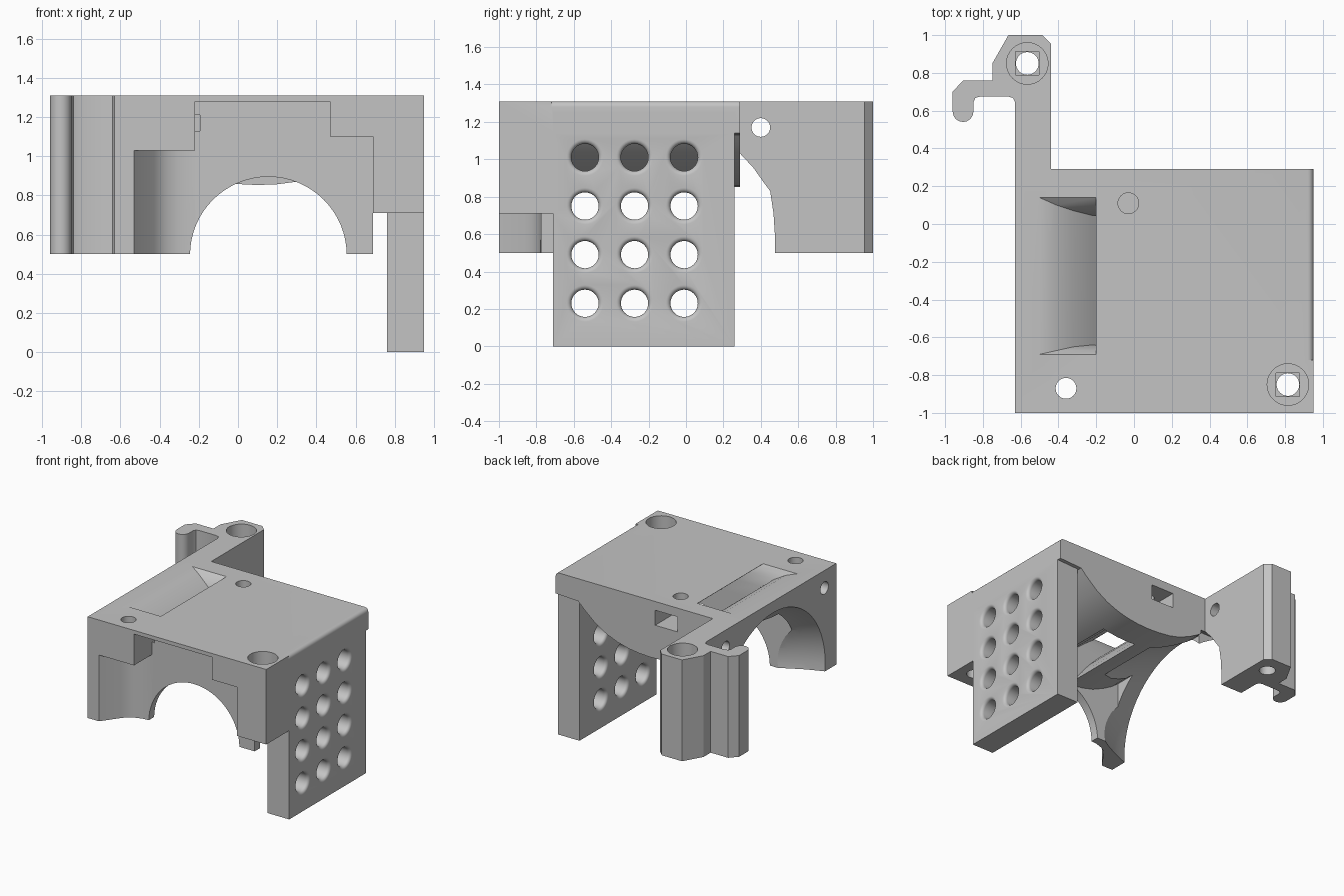
import bpy, bmesh, math

old = bpy.data.objects.get("Cube")
if old:
    bpy.data.objects.remove(old, do_unlink=True)

grey = bpy.data.materials.new("plain grey")
grey.use_nodes = True
colour = (0.55, 0.55, 0.55, 1)
grey.diffuse_color = colour
grey.node_tree.nodes["Principled BSDF"].inputs["Base Color"].default_value = colour


def place(axis, a, b, t):
    """Point from two profile coordinates and a distance along the axis."""
    return {"x": (t, a, b), "y": (a, t, b), "z": (a, b, t)}[axis]


def loft(name, axis, rings):
    """Closed solid through rings of equal length, each (distance, points)."""
    bm = bmesh.new()
    loops = [[bm.verts.new(place(axis, a, b, t)) for a, b in pts] for t, pts in rings]
    n = len(loops[0])
    for lo, hi in zip(loops, loops[1:]):
        for i in range(n):
            j = (i + 1) % n
            bm.faces.new((lo[i], lo[j], hi[j], hi[i]))
    bm.faces.new(loops[0])
    bm.faces.new(loops[-1])
    bmesh.ops.recalc_face_normals(bm, faces=bm.faces)
    me = bpy.data.meshes.new(name)
    bm.to_mesh(me)
    bm.free()
    ob = bpy.data.objects.new(name, me)
    bpy.context.collection.objects.link(ob)
    me.materials.append(grey)
    return ob


def prism(name, axis, pts, lo, hi):
    return loft(name, axis, [(lo, pts), (hi, pts)])


def box(name, x0, x1, y0, y1, z0, z1):
    return prism(name, "z", [(x0, y0), (x1, y0), (x1, y1), (x0, y1)], z0, z1)


def lathe(name, axis, centre, steps, n=32):
    """Round solid from (distance, radius) steps."""
    angles = [2 * math.pi * i / n for i in range(n)]
    return loft(name, axis, [(t, [(centre[0] + r * math.cos(a), centre[1] + r * math.sin(a))
                                  for a in angles]) for t, r in steps])


def combine(target, tool, operation="DIFFERENCE"):
    mod = target.modifiers.new("join_or_cut", "BOOLEAN")
    mod.operation = operation
    mod.solver = "EXACT"
    mod.object = tool
    bpy.context.view_layer.objects.active = target
    bpy.ops.object.modifier_apply(modifier=mod.name)
    bpy.data.objects.remove(tool, do_unlink=True)


# Main shell
bracket = box("fan_bracket", -0.63, 0.95, -1, 0.29, 0.5, 1.31)

# Rounded top edge above the side panel
R = 0.03
edge = [(0.95 - R + R * math.cos(a), 1.31 - R + R * math.sin(a))
        for a in [math.pi / 2 * i / 5 for i in range(6)]]
combine(bracket, prism("edge_round", "y", edge + [(0.92, 1.35), (0.99, 1.35), (0.99, 1.28)],
                       -0.72, 0.35))

# Short corner block at front right
combine(bracket, box("corner_cut", 0.69, 1.1, -1.1, -0.71, 0.4, 0.71))

# Sagging ceiling of the open chamber
ceiling = [(0.96, 1.14), (0.75, 1.13), (0.7, 1.08), (0.6, 0.995), (0.5, 0.935), (0.4, 0.895),
           (0.3, 0.87), (0.2, 0.857), (0.1, 0.853), (0, 0.858), (-0.1, 0.87),
           (-0.2, 0.895), (-0.3, 0.94), (-0.38, 0.985), (-0.44, 1.03)]
combine(bracket, prism("chamber", "y", ceiling + [(-0.44, 0.4), (0.96, 0.4)], -0.71, 0.4))

# Rear arm with its hook
hook = [(-0.905 + 0.055 * math.cos(a), 0.595 + 0.055 * math.sin(a))
        for a in [math.pi + math.pi * i / 8 for i in range(9)]]
arm = [(-0.44, 0.2), (-0.44, 0.955), (-0.485, 1), (-0.665, 1), (-0.75, 0.85), (-0.75, 0.76),
       (-0.905, 0.76), (-0.96, 0.70)] + hook + [
       (-0.85, 0.645), (-0.84, 0.667), (-0.815, 0.675), (-0.665, 0.675),
       (-0.64, 0.667), (-0.63, 0.645), (-0.63, 0.2)]
combine(bracket, prism("rear_arm", "z", arm, 0.5, 1.31), "UNION")

# Flared round inlet on the left wall, with relief under the arm
combine(bracket, lathe("inlet", "x", (-0.2, 0.56), [
    (-0.66, 0.67), (-0.63, 0.66), (-0.58, 0.642), (-0.53, 0.622), (-0.48, 0.6), (-0.43, 0.575),
    (-0.38, 0.55), (-0.33, 0.52), (-0.25, 0.475), (-0.1, 0.4)], 64))
relief = [(0.22, 0.4), (0.475, 0.4), (0.475, 0.6), (0.468, 0.71), (0.45, 0.83),
          (0.42, 0.87), (0.36, 0.955), (0.29, 1.03), (0.22, 1.06)]
combine(bracket, prism("arm_relief", "x", relief, -0.7, -0.4))

# Stepped recess on the front, with a curved left wall
curve = [(-0.53, -1), (-0.43, -0.86), (-0.40, -0.828), (-0.36, -0.802),
         (-0.30, -0.782), (-0.22, -0.775)]
combine(bracket, prism("recess_low", "z", [(-0.53, -1.1)] + curve + [(-0.22, -1.1)], 0.4, 1.03))
steps = [(-0.22, 0.4), (0.69, 0.4), (0.69, 1.10), (0.47, 1.10), (0.47, 1.28), (-0.22, 1.28)]
combine(bracket, prism("recess_high", "y", steps, -1.1, -0.775))

# Front arch
combine(bracket, lathe("arch", "y", (0.155, 0.495), [(-1.1, 0.4), (-0.65, 0.4)], 64))

# Scooped air slot through the top: height, left, right, front, back
scoop = [(1.32, -0.54, -0.205, -0.69, 0.15), (1.31, -0.5, -0.2, -0.69, 0.14),
         (1.28, -0.41, -0.165, -0.67, 0.1), (1.23, -0.32, -0.1, -0.65, 0.07),
         (1.15, -0.22, 0, -0.64, 0.045), (1.04, -0.11, 0.13, -0.64, 0.045),
         (0.92, -0.01, 0.28, -0.64, 0.045), (0.8, 0.07, 0.42, -0.64, 0.045)]
combine(bracket, loft("air_slot", "z", [
    (z, [(l, f), (r, f), (r, b), (l, b)]) for z, l, r, f, b in scoop]))

# Side panel with a grid of holes rounded at both mouths
combine(bracket, box("vent_panel", 0.76, 0.95, -0.71, 0.26, 0, 1.25), "UNION")
lip = [(0.025 * math.sin(a), 0.073 + 0.025 * (1 - math.cos(a)))
       for a in [math.pi / 2 * i / 5 for i in range(6)]]
mouths = [(0.785 - t, r) for t, r in reversed(lip)] + [(0.925 + t, r) for t, r in lip]
vent = [(0.75, mouths[0][1])] + mouths + [(0.96, mouths[-1][1])]
for y in (-0.54, -0.275, -0.01):
    for z in (0.23, 0.49, 0.75, 1.01):
        combine(bracket, lathe("vent", "x", (y, z), vent))

# Counterbored mounting holes with square seats
for x, y in ((0.815, -0.85), (-0.565, 0.85)):
    combine(bracket, lathe("bolt_hole", "z", (x, y), [(0.4, 0.06), (1.4, 0.06)]))
    combine(bracket, lathe("counterbore", "z", (x, y), [(1.1, 0.11), (1.4, 0.11)]))
    combine(bracket, box("seat", x - 0.062, x + 0.062, y - 0.062, y + 0.062, 1.07, 1.15))

# Small screw holes and nut pockets
combine(bracket, lathe("front_screw", "z", (-0.36, -0.87), [(0.95, 0.055), (1.4, 0.055)]))
combine(bracket, box("front_notch", -0.22, -0.195, -0.85, -0.72, 1.13, 1.21))
combine(bracket, lathe("rear_screw", "z", (-0.03, 0.11), [(1.15, 0.055), (1.4, 0.055)]))
combine(bracket, box("rear_pocket", -0.13, 0.07, 0.055, 0.4, 1.12, 1.24))
for y in (0.4, -0.85):
    combine(bracket, lathe("side_screw", "x", (y, 1.17), [(-0.7, 0.05), (-0.4, 0.05)]))

# Smooth curved faces, keep hard edges
bpy.ops.object.select_all(action="DESELECT")
bracket.select_set(True)
bpy.context.view_layer.objects.active = bracket
bpy.ops.object.shade_smooth_by_angle(angle=math.radians(25))
